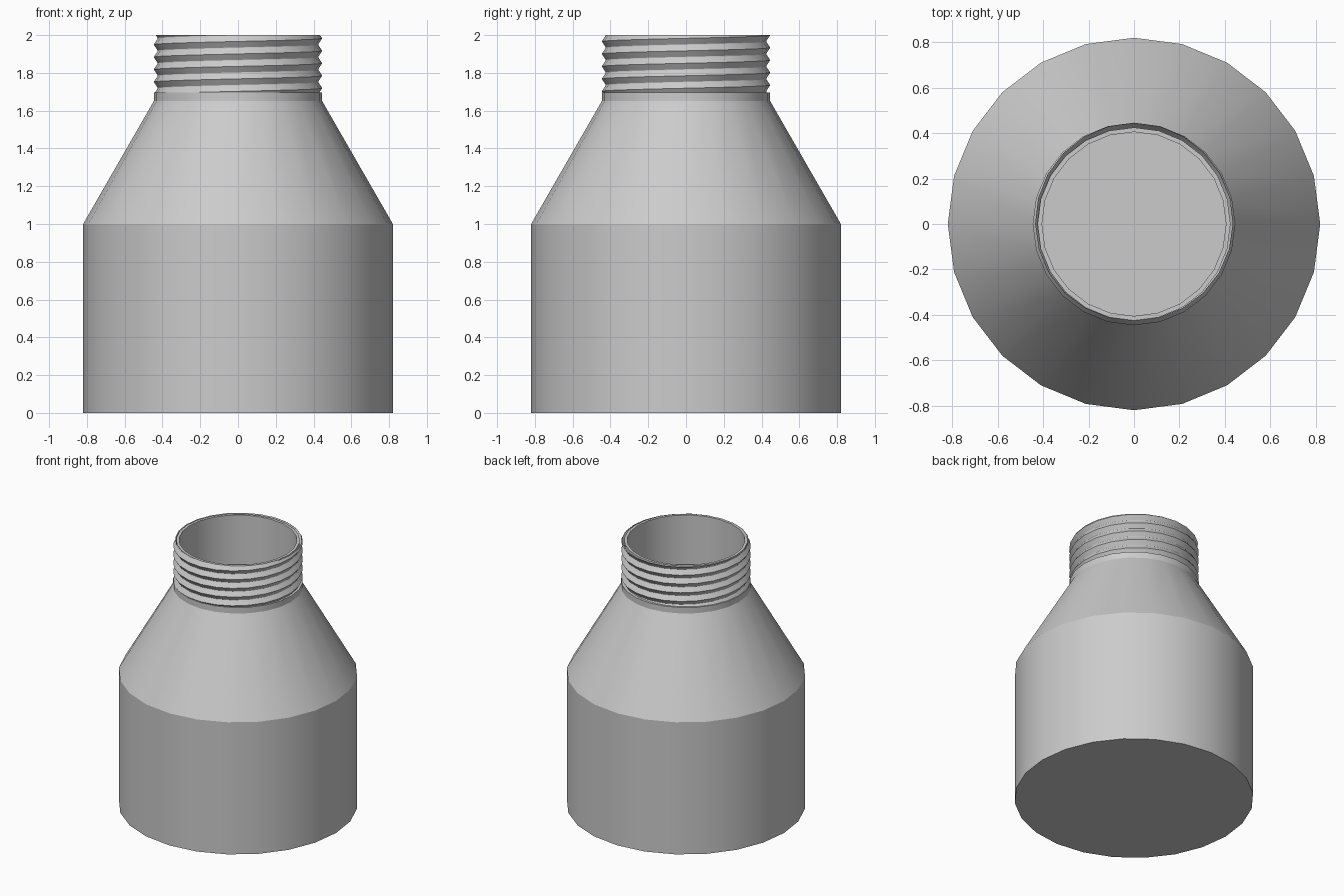
import bpy, bmesh
from math import sin, cos, pi, radians

SIDES = 24
if "Cube" in bpy.data.objects:
    bpy.data.objects.remove(bpy.data.objects["Cube"])

grey = bpy.data.materials.new("plain grey")
grey.use_nodes = True
grey.diffuse_color = (0.6, 0.6, 0.6, 1)
grey.node_tree.nodes["Principled BSDF"].inputs["Base Color"].default_value = (0.6, 0.6, 0.6, 1)


def finish(bm, name):
    mesh = bpy.data.meshes.new(name)
    bm.to_mesh(mesh)
    bm.free()
    obj = bpy.data.objects.new(name, mesh)
    bpy.context.collection.objects.link(obj)
    mesh.materials.append(grey)
    bpy.ops.object.select_all(action='DESELECT')
    obj.select_set(True)
    bpy.context.view_layer.objects.active = obj
    bpy.ops.object.shade_smooth_by_angle(angle=radians(25))
    return obj


def polar(r, a, z):
    return (r * cos(a), r * sin(a), z)


# Hollow bottle body: outer wall, shoulder, collar, neck, lip, then back down inside
profile = [(0.82, 0), (0.82, 1.0), (0.446, 1.65), (0.446, 1.695), (0.425, 1.695),
           (0.425, 2.0), (0.405, 2.0), (0.405, 1.63), (0.78, 0.98), (0.78, 0.04)]
bm = bmesh.new()
rings = [[bm.verts.new(polar(r, 2 * pi * i / SIDES, z)) for i in range(SIDES)]
         for r, z in profile]
for low, high in zip(rings, rings[1:]):
    for i in range(SIDES):
        j = (i + 1) % SIDES
        bm.faces.new((low[i], low[j], high[j], high[i]))
bm.faces.new(rings[0][::-1])   # base
bm.faces.new(rings[-1])        # inner floor
finish(bm, "bottle_body")

# Screw thread: one helical V-shaped strip, trimmed flat at both ends
PITCH, TURNS, START = 0.066, 7, 1.62
bm = bmesh.new()
roots, crests = [], []
for i in range(SIDES * TURNS):
    a = 2 * pi * i / SIDES
    z = START + PITCH * i / SIDES
    roots.append(bm.verts.new(polar(0.424, a, z)))
    crests.append(bm.verts.new(polar(0.446, a, z + PITCH / 2)))
for i in range(SIDES * (TURNS - 1) - 1):
    up = i + SIDES
    bm.faces.new((roots[i], roots[i + 1], crests[i + 1], crests[i]))
    bm.faces.new((crests[i], crests[i + 1], roots[up + 1], roots[up]))
for height, side in ((1.695, -1), (2.0, 1)):
    bmesh.ops.bisect_plane(bm, geom=bm.verts[:] + bm.edges[:] + bm.faces[:],
                           plane_co=(0, 0, height), plane_no=(0, 0, side), clear_outer=True)
finish(bm, "neck_thread")
